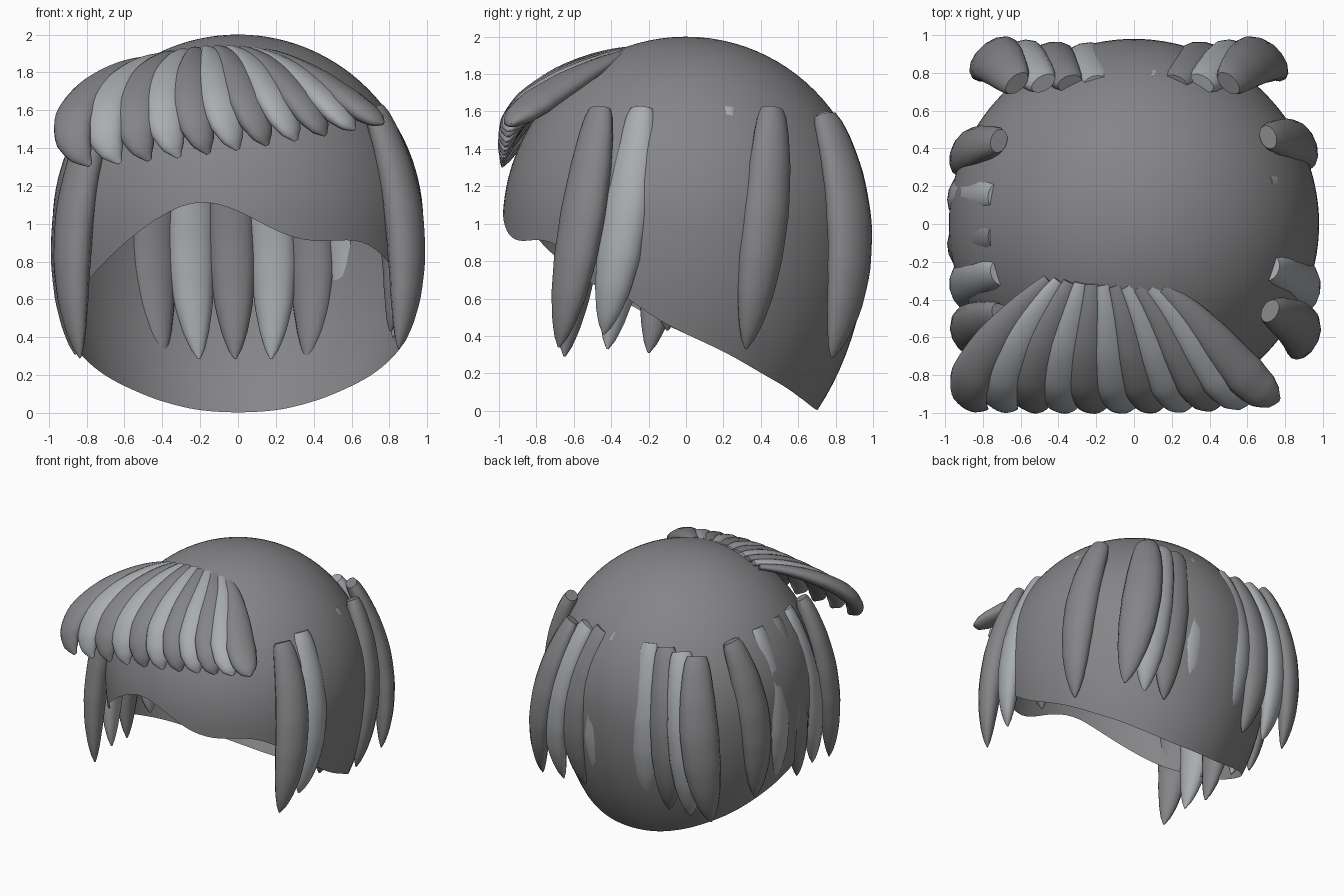
import bpy, bmesh
from math import sin, cos, acos, pi, radians
from mathutils import Vector

if "Cube" in bpy.data.objects:
    bpy.data.objects.remove(bpy.data.objects["Cube"])

R, DROP = 0.98, 1.43


def material(name, col):
    m = bpy.data.materials.new(name)
    m.diffuse_color = (*col, 1)
    m.use_nodes = True
    m.node_tree.nodes["Principled BSDF"].inputs["Base Color"].default_value = m.diffuse_color
    return m


DARK = material("dark_grey", (.235, .235, .245))
LIGHT = material("light_grey", (.40, .42, .44))


def lagrange(pts, t):
    """Smooth curve passing through evenly spaced points."""
    n = len(pts) - 1
    out = Vector((0, 0, 0))
    for i, p in enumerate(pts):
        w = 1.0
        for j in range(n + 1):
            if j != i:
                w *= (t * n - j) / (i - j)
        out += Vector(p) * w
    return out


def linear(table, x):
    for (a, va), (b, vb) in zip(table, table[1:]):
        if x <= b:
            return va + (vb - va) * (x - a) / (b - a)
    return table[-1][1]


def finish(bm, name, angle, mat):
    bmesh.ops.recalc_face_normals(bm, faces=bm.faces)
    me = bpy.data.meshes.new(name)
    bm.to_mesh(me)
    bm.free()
    me.materials.append(mat)
    ob = bpy.data.objects.new(name, me)
    bpy.context.collection.objects.link(ob)
    bpy.ops.object.select_all(action='DESELECT')
    ob.select_set(True)
    bpy.context.view_layer.objects.active = ob
    bpy.ops.object.shade_smooth_by_angle(angle=radians(angle))
    return ob


# Hair cap: open dome whose rim height changes around the head
# (degrees from the front towards +x, height)
RIM = [(-180, 0), (-162, .012), (-144, .07), (-119, .2), (-110, .27), (-90, .41),
       (-82, .465), (-68, .60), (-53, .72), (-35, .93), (-24, 1.05), (-13, 1.14),
       (0, 1.08), (12, .95), (24, .895), (38, .925), (46, .90), (55, .80), (68, .63),
       (82, .465), (90, .41), (110, .27), (119, .2), (144, .07), (162, .012), (180, 0)]


def build_cap():
    seg, rings = 120, 36
    rim = [linear(RIM, -180 + 360 * i / seg) for i in range(seg)]
    for _ in range(7):
        rim = [(rim[i - 1] + 2 * rim[i] + rim[(i + 1) % seg]) / 4 for i in range(seg)]
    bm = bmesh.new()
    top = bm.verts.new((0, 0, 2))
    cols = []
    for i, zr in enumerate(rim):
        th = -pi + 2 * pi * i / seg
        end = acos((zr - 1) / (1 if zr > 1 else DROP))
        col = []
        for k in range(1, rings + 1):
            ph = end * k / rings
            c = cos(ph)
            r = R * sin(ph)
            col.append(bm.verts.new((r * sin(th), -r * cos(th),
                                     1 + c * (1 if c > 0 else DROP))))
        cols.append(col)
    for i in range(seg):
        a, b = cols[i], cols[(i + 1) % seg]
        bm.faces.new((top, a[0], b[0]))
        for k in range(rings - 1):
            bm.faces.new((a[k], a[k + 1], b[k + 1], b[k]))
    return finish(bm, "hair_cap", 60, DARK)


# One lock of hair: flattened tapering tube along a curve
SIDE_TAPER = [(0, .5), (.02, .6), (.1, .74), (.25, .9), (.45, 1), (.65, .94),
              (.8, .76), (.9, .52), (.96, .3), (1, .05)]
BANG_TAPER = [(0, .35), (.15, .55), (.4, .85), (.65, 1), (.82, .85), (.93, .55), (1, .12)]


def lock(name, pts, outward, width, depth, taper, mat):
    rows, sides = 28, 14
    out = Vector(outward)
    bm = bmesh.new()
    prev = None
    for k in range(rows + 1):
        t = k / rows
        tan = (lagrange(pts, t + .01) - lagrange(pts, t - .01)).normalized()
        side = tan.cross(out).normalized()
        nrm = side.cross(tan).normalized()
        s = linear(taper, t)
        c = lagrange(pts, t)
        ring = [bm.verts.new(c + side * (cos(2 * pi * j / sides) * width * s)
                             + nrm * (sin(2 * pi * j / sides) * depth * s))
                for j in range(sides)]
        if prev:
            for j in range(sides):
                n = (j + 1) % sides
                bm.faces.new((prev[j], prev[n], ring[n], ring[j]))
        else:
            bm.faces.new(ring)
        prev = ring
    bm.faces.new(prev)
    return finish(bm, name, 50, mat)


def tone(i):
    return LIGHT if i % 2 else DARK


build_cap()

# Swept fringe: eleven locks blended between left, middle and right guides
LEFT = [(-.45, -.30, 1.86), (-.70, -.56, 1.76), (-.865, -.83, 1.555), (-.78, -.98, 1.31)]
MID = [(-.16, -.32, 1.92), (-.12, -.61, 1.815), (-.085, -.86, 1.625), (0, -.965, 1.39)]
RIGHT = [(.15, -.34, 1.905), (.40, -.58, 1.785), (.60, -.81, 1.64), (.77, -.93, 1.53)]
for i in range(11):
    pts = [lagrange(g, i / 10) for g in zip(LEFT, MID, RIGHT)]
    out = (pts[1] + pts[2]) / 2 - Vector((0, 0, 1)) + Vector((.4, 0, 0))
    lock(f"fringe_lock_{i + 1}", pts, out, .115, .062, BANG_TAPER, tone(i))

# Side locks: (root y, middle y, tip y, tip z, outward shift)
RIGHT_SIDE = [(-.46, -.56, -.68, .34, .01), (-.235, -.33, -.44, .41, .015),
              (0, -.06, -.10, .43, -.035), (.22, .19, .12, .40, -.02),
              (.46, .42, .32, .33, 0)]
LEFT_SIDE = [(-.48, -.56, -.65, .29, -.005), (-.26, -.32, -.42, .33, .005),
             (-.07, -.10, -.20, .31, .02), (.15, .15, .10, .40, .02),
             (.44, .38, .32, .33, .005)]
for label, sx, rows in (("right", 1, RIGHT_SIDE), ("left", -1, LEFT_SIDE)):
    for i, (y0, y1, y2, z2, d) in enumerate(rows):
        pts = [(sx * (.71 + d), y0, 1.61), (sx * (.87 + d), y1, 1.0),
               (sx * (.84 + d), y2, z2)]
        lock(f"{label}_side_lock_{i + 1}", pts, (sx, y1 * 1.1, .15), .13, .093,
             SIDE_TAPER, tone(i))

# Back locks: a row of nine, the middle ones mostly inside the cap
for i in range(9):
    k = i - 4
    x = .19 * k
    mid = x * (1.13 - .35 * x * x)
    pts = [(-.06 + .14 * k, .745, 1.575), (mid - .035, .875, .95), (x - .015, .78, .285)]
    lock(f"back_lock_{i + 1}", pts, (x * (.6 + 1.2 * x * x), 1, .15),
         .13 + .03 * x * x, .088, SIDE_TAPER, tone(i))
